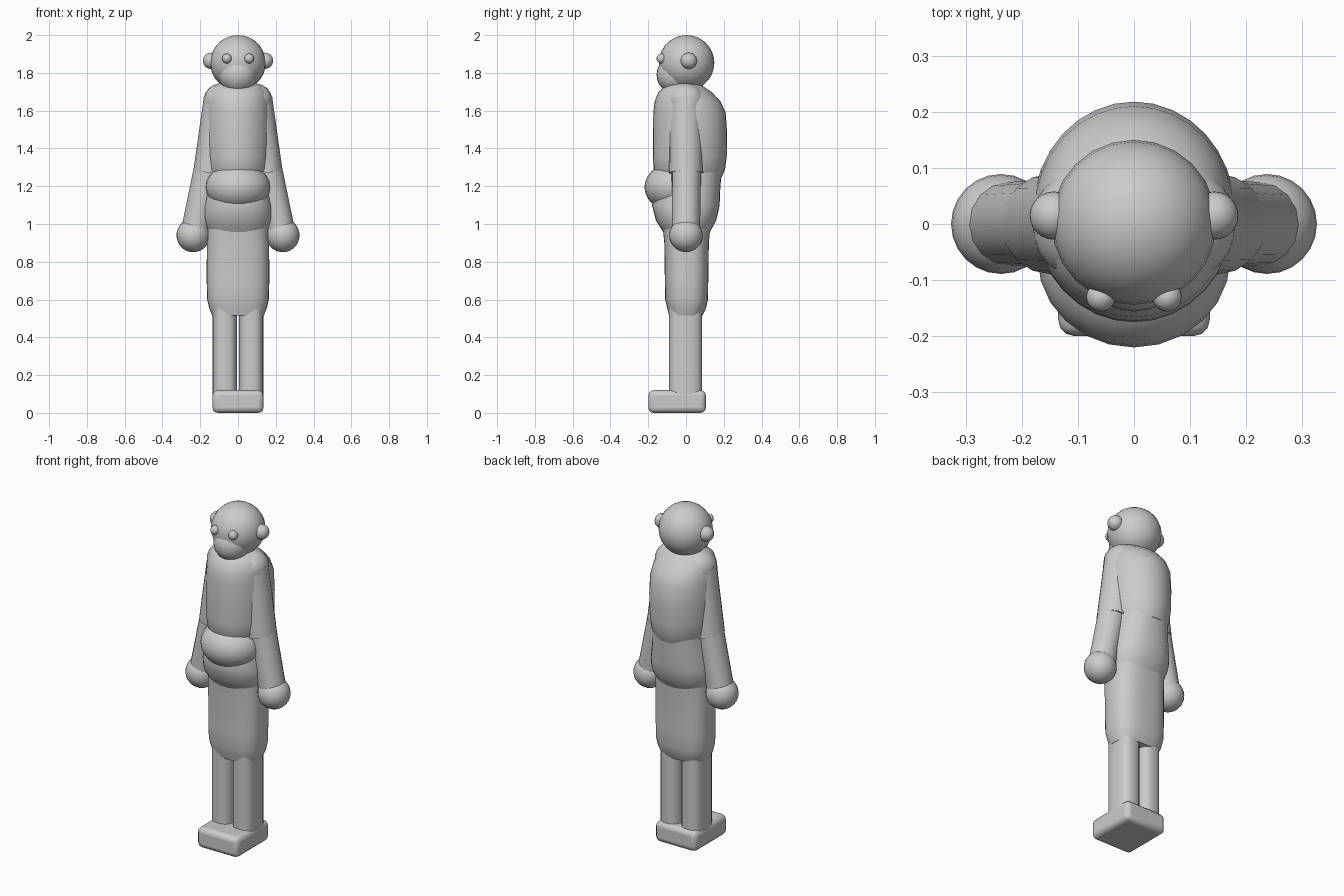
import bpy, bmesh, math
from mathutils import Vector

if "Cube" in bpy.data.objects:
    bpy.data.objects.remove(bpy.data.objects["Cube"])


def smooth(ob, angle=40):
    bpy.ops.object.select_all(action='DESELECT')
    ob.select_set(True)
    bpy.context.view_layer.objects.active = ob
    bpy.ops.object.shade_smooth_by_angle(angle=math.radians(angle))


def ball(name, loc, size):
    bpy.ops.mesh.primitive_uv_sphere_add(segments=24, ring_count=14, location=loc)
    ob = bpy.context.object
    ob.name = name
    ob.scale = size if isinstance(size, tuple) else (size,) * 3
    smooth(ob, 60)
    return ob


def loft(name, rings, power=2.0, sides=32, cx=0.0):
    """Stack of rounded cross-sections: (z, half width, front y, back y)."""
    bm = bmesh.new()
    loops = []
    for z, rx, y0, y1 in rings:
        loop = []
        for i in range(sides):
            a = 2 * math.pi * i / sides
            c, s = math.cos(a), math.sin(a)
            x = cx + rx * math.copysign(abs(c) ** (2 / power), c)
            y = (y0 + y1) / 2 + (y1 - y0) / 2 * math.copysign(abs(s) ** (2 / power), s)
            loop.append(bm.verts.new((x, y, z)))
        loops.append(loop)
    for a, b in zip(loops, loops[1:]):
        for i in range(sides):
            j = (i + 1) % sides
            bm.faces.new((a[i], a[j], b[j], b[i]))
    bm.faces.new(loops[0])
    bm.faces.new(loops[-1])
    bmesh.ops.recalc_face_normals(bm, faces=bm.faces)
    me = bpy.data.meshes.new(name)
    bm.to_mesh(me)
    bm.free()
    ob = bpy.data.objects.new(name, me)
    bpy.context.collection.objects.link(ob)
    smooth(ob, 50)
    return ob


def limb(name, p, q, r1, r2):
    p, q = Vector(p), Vector(q)
    d = q - p
    bpy.ops.mesh.primitive_cone_add(vertices=16, radius1=r1, radius2=r2,
                                    depth=d.length, location=(p + q) / 2)
    ob = bpy.context.object
    ob.name = name
    ob.rotation_euler = d.to_track_quat('Z', 'Y').to_euler()
    smooth(ob, 50)
    return ob


# Head
ball("head", (0, 0.003, 1.853), 0.147)
ball("muzzle", (0, -0.055, 1.79), 0.101)

# Torso, round belly and hips
loft("torso", [(1.745, 0.09, -0.07, 0.06), (1.73, 0.13, -0.11, 0.09),
               (1.70, 0.155, -0.145, 0.135), (1.65, 0.17, -0.166, 0.182),
               (1.59, 0.178, -0.173, 0.21), (1.48, 0.18, -0.175, 0.218),
               (1.36, 0.178, -0.175, 0.216), (1.29, 0.17, -0.172, 0.207),
               (1.25, 0.15, -0.15, 0.19)])
loft("hips", [(1.28, 0.155, -0.14, 0.19), (1.2, 0.165, -0.16, 0.182),
              (1.1, 0.183, -0.18, 0.178), (1.06, 0.187, -0.17, 0.17),
              (1.02, 0.182, -0.16, 0.16), (0.98, 0.168, -0.135, 0.14),
              (0.94, 0.15, -0.11, 0.115)], 2.3)
ball("belly", (0, -0.06, 1.195), (0.172, 0.16, 0.13))

# Shorts
loft("shorts", [(1.0, 0.16, -0.125, 0.13), (0.9, 0.165, -0.115, 0.121),
                (0.7, 0.166, -0.112, 0.118), (0.6, 0.163, -0.11, 0.116),
                (0.555, 0.153, -0.1, 0.106), (0.515, 0.137, -0.09, 0.088)], 2.7)

# Paired parts
for side, s in (("left", -1), ("right", 1)):
    ball(side + "_eye", (s * 0.059, -0.13, 1.876), 0.026)
    ball(side + "_ear", (s * 0.143, 0.015, 1.864), 0.043)
    ball(side + "_shoulder", (s * 0.09, 0, 1.652), (0.092, 0.1, 0.092))
    limb(side + "_sleeve", (s * 0.09, 0, 1.66), (s * 0.147, 0, 1.27), 0.092, 0.09)
    limb(side + "_forearm", (s * 0.15, 0.002, 1.32), (s * 0.23, 0, 0.95), 0.078, 0.074)
    ball(side + "_hand", (s * 0.237, 0, 0.94), 0.089)
    loft(side + "_leg", [(0.56, 0.065, -0.09, 0.086), (0.08, 0.065, -0.09, 0.086)],
         2.8, 24, s * 0.069)

# Joined feet
bpy.ops.mesh.primitive_cube_add(size=1, location=(0, -0.047, 0.06))
feet = bpy.context.object
feet.name = "feet"
feet.scale = (0.27, 0.305, 0.12)
bpy.ops.object.transform_apply(location=False, rotation=False, scale=True)
bev = feet.modifiers.new("bevel", 'BEVEL')
bev.width = 0.028
bev.segments = 3
smooth(feet, 40)
